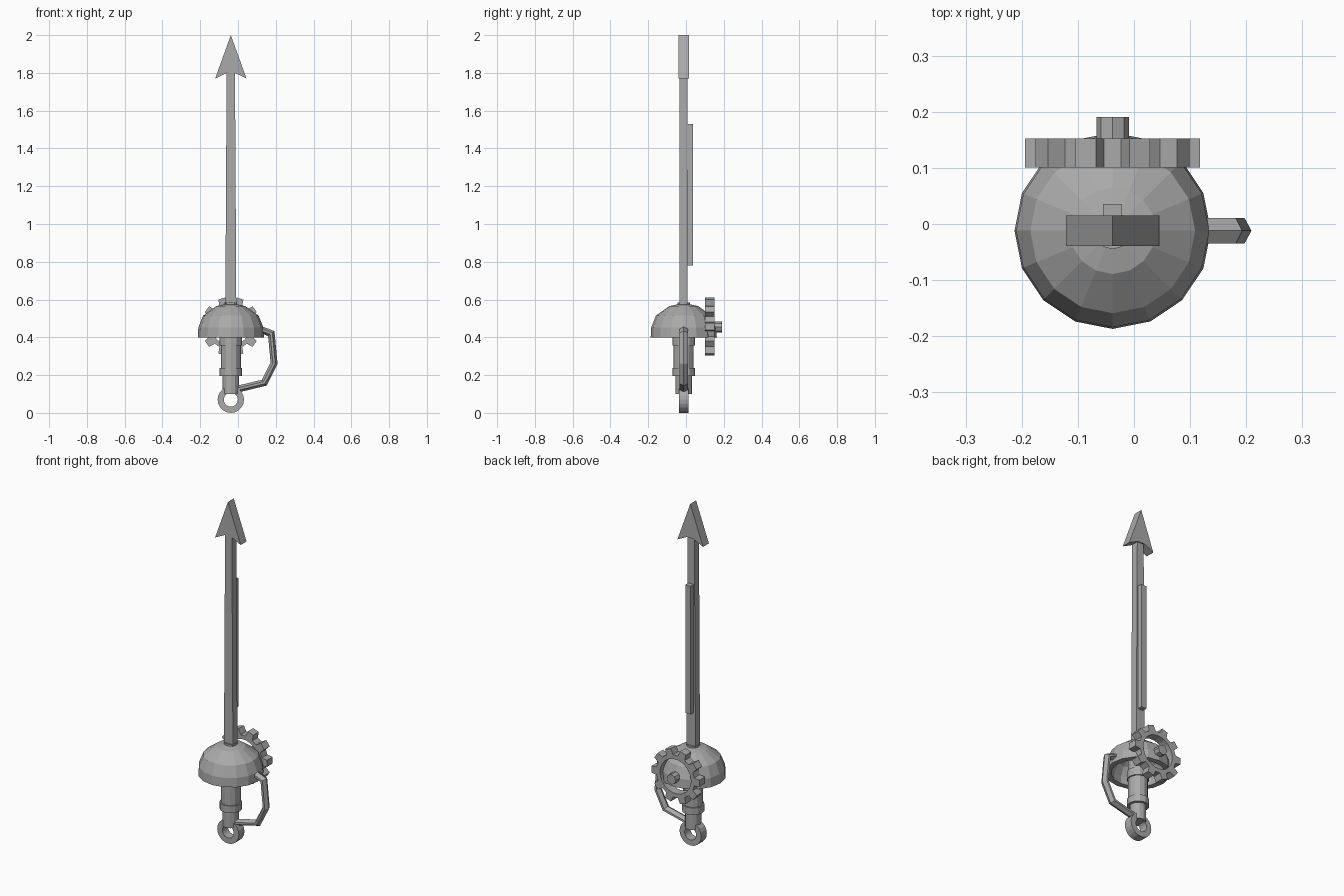
import bpy, bmesh
from math import sin, cos, pi, radians
from mathutils import Vector, Matrix

cube = bpy.data.objects.get("Cube")
if cube:
    bpy.data.objects.remove(cube)

AXIS = Vector((-0.038, -0.012, 0))  # centre line of the sword

steel = bpy.data.materials.new("grey steel")
steel.use_nodes = True
GREY = (0.4, 0.4, 0.4, 1)
steel.diffuse_color = GREY
steel.node_tree.nodes["Principled BSDF"].inputs["Base Color"].default_value = GREY


def finish(name, bm, offset=(0, 0, 0)):
    """Turn a bmesh into a flat-shaded object on the sword's centre line."""
    bmesh.ops.recalc_face_normals(bm, faces=bm.faces)
    mesh = bpy.data.meshes.new(name)
    bm.to_mesh(mesh)
    bm.free()
    mesh.materials.append(steel)
    obj = bpy.data.objects.new(name, mesh)
    obj.location = AXIS + Vector(offset)
    bpy.context.collection.objects.link(obj)
    return obj


def skin(name, rings, closed=False, caps=True, offset=(0, 0, 0)):
    """Bridge equal-length rings of points into a surface."""
    bm = bmesh.new()
    loops = [[bm.verts.new(p) for p in ring] for ring in rings]
    n = len(loops[0])
    pairs = list(zip(loops, loops[1:]))
    if closed:
        pairs.append((loops[-1], loops[0]))
    for a, b in pairs:
        for i in range(n):
            j = (i + 1) % n
            bm.faces.new((a[i], a[j], b[j], b[i]))
    if caps and not closed:
        bm.faces.new(loops[0])
        bm.faces.new(loops[-1])
    return finish(name, bm, offset)


def circle(r, z, sides, turn=0.0):
    return [(r * cos(2 * pi * i / sides + turn), r * sin(2 * pi * i / sides + turn), z)
            for i in range(sides)]


def lathe(name, profile, sides, closed=False):
    return skin(name, [circle(r, z, sides) for r, z in profile], closed)


def plate(name, outline, y0, y1):
    """Extrude an x-z outline along y."""
    return skin(name, [[(x, y, z) for x, z in outline] for y in (y0, y1)])


def box_rings(sections):
    return [[(-w, y0, z), (w, y0, z), (w, y1, z), (-w, y1, z)] for w, y0, y1, z in sections]


# Blade, the rod along its back and the arrow-shaped tip
skin("blade", box_rings([(0.029, -0.022, 0.02, 0.56), (0.022, -0.022, 0.02, 1.81)]))
skin("blade_rod", box_rings([(0.017, 0.018, 0.048, 0.78), (0.017, 0.018, 0.048, 1.53)]))
plate("arrow_tip", [(0, 2.0), (-0.083, 1.77), (-0.022, 1.80), (0.022, 1.80), (0.083, 1.77)],
      -0.027, 0.027)
lathe("blade_collar", [(0.033, 0.56), (0.033, 0.585)], 12)

# Hollow domed hand guard
lathe("dome_guard", [(0.175, 0.40), (0.172, 0.453), (0.147, 0.515), (0.077, 0.565), (0.01, 0.58),
                     (0.01, 0.55), (0.062, 0.535), (0.118, 0.495), (0.14, 0.445), (0.143, 0.40)],
      16, closed=True)

# Grip with two collars
lathe("grip", [(0.044, 0.10), (0.044, 0.21), (0.053, 0.21), (0.053, 0.55)], 12)
for name, low, high in (("upper_collar", 0.358, 0.405), ("lower_collar", 0.196, 0.237)):
    lathe(name, [(0.06, low), (0.06, high)], 12)

# Pommel ring, standing upright
ring = lathe("pommel_ring", [(0.07, -0.026), (0.07, 0.026), (0.037, 0.026), (0.037, -0.026)],
             20, closed=True)
ring.rotation_euler.x = pi / 2
ring.location.z = 0.07

# Knuckle bow: a six-sided bar swept along a mitred path
path = [Vector((x, 0, z)) for x, z in
        ((0.15, 0.445), (0.214, 0.42), (0.229, 0.263), (0.177, 0.16), (0.02, 0.122))]
section = [(0.018, 0), (0.006, 0.0225), (-0.006, 0.0225), (-0.018, 0), (-0.006, -0.0225), (0.006, -0.0225)]
rings = []
for i, p in enumerate(path):
    before = (p - path[i - 1]).normalized() if i else (path[1] - p).normalized()
    after = (path[i + 1] - p).normalized() if i < len(path) - 1 else before
    tangent = (before + after).normalized()
    out = Vector((-tangent.z, 0, tangent.x)) / tangent.dot(before)
    rings.append([p + out * u + Vector((0, v, 0)) for u, v in section])
skin("knuckle_bow", rings)

# Gear on the back of the dome: open ring with ten teeth
TEETH, ROOT, TIP, HOLE = 10, 0.124, 0.157, 0.1
outer, inner = [], []
for t in range(TEETH):
    for shift, r in ((-11, ROOT), (-7, TIP), (7, TIP), (11, ROOT)):
        a = 2 * pi * t / TEETH + radians(shift)
        outer.append((r * cos(a), r * sin(a)))
        inner.append((HOLE * cos(a), HOLE * sin(a)))
FRONT, BACK = 0.113, 0.164
skin("gear", [[(x, y, z) for x, z in loop] for loop, y in
              ((outer, FRONT), (outer, BACK), (inner, BACK), (inner, FRONT))],
     closed=True, offset=(0, 0, 0.457))
axle = lathe("gear_axle", [(0.029, -0.203), (0.029, -0.12)], 8)
axle.rotation_euler.x = pi / 2
axle.location.z = 0.454
